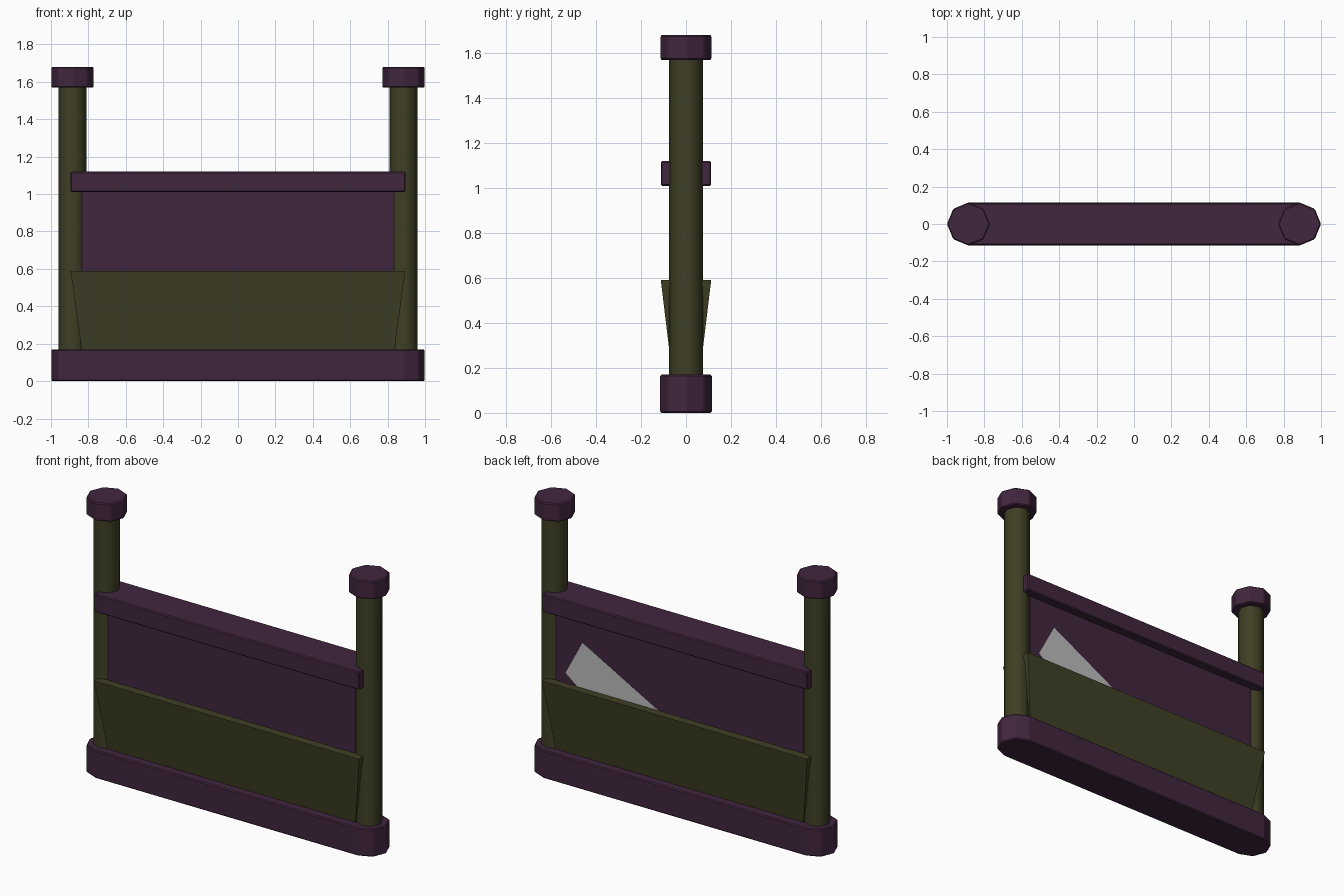
import bpy, bmesh, math

if "Cube" in bpy.data.objects:
    bpy.data.objects.remove(bpy.data.objects["Cube"])


def material(name, rgb):
    m = bpy.data.materials.new(name)
    m.diffuse_color = (*rgb, 1)
    m.use_nodes = True
    m.node_tree.nodes["Principled BSDF"].inputs["Base Color"].default_value = m.diffuse_color
    return m


purple = material("dark purple", (0.053, 0.019, 0.049))
olive = material("dark olive", (0.050, 0.050, 0.018))
grey = material("grey", (0.5, 0.5, 0.5))


def loft(name, low, high, z0, z1, mat, bevel=0.0):
    """Solid between a lower and an upper outline (lists of x, y)."""
    bm = bmesh.new()
    a = [bm.verts.new((x, y, z0)) for x, y in low]
    b = [bm.verts.new((x, y, z1)) for x, y in high]
    n = len(a)
    bm.faces.new(a[::-1])
    bm.faces.new(b)
    for i in range(n):
        j = (i + 1) % n
        bm.faces.new((a[i], a[j], b[j], b[i]))
    bmesh.ops.recalc_face_normals(bm, faces=bm.faces)
    me = bpy.data.meshes.new(name)
    bm.to_mesh(me)
    bm.free()
    me.materials.append(mat)
    ob = bpy.data.objects.new(name, me)
    bpy.context.collection.objects.link(ob)
    if bevel:
        mod = ob.modifiers.new("soft edges", "BEVEL")
        mod.width = bevel
        mod.segments = 1
    return ob


def rect(hx, hy):
    return [(-hx, -hy), (hx, -hy), (hx, hy), (-hx, hy)]


def octagon(cx, r):
    return [(cx + r * math.cos(i * math.pi / 4), r * math.sin(i * math.pi / 4))
            for i in range(8)]


POST_X, CAP_R = 0.885, 0.115

# base: long bar with half-octagon ends
right = [(POST_X + CAP_R * math.cos(i * math.pi / 4), CAP_R * math.sin(i * math.pi / 4))
         for i in range(-2, 3)]
outline = right + [(-x, -y) for x, y in right]
loft("base", outline, outline, 0, 0.17, purple, 0.006)

# posts and caps
for side, cx in (("left", -POST_X), ("right", POST_X)):
    post = loft(side + "_post", octagon(cx, 0.075), octagon(cx, 0.075), 0.01, 1.6, olive)
    bpy.context.view_layer.objects.active = post
    post.select_set(True)
    bpy.ops.object.shade_smooth_by_angle(angle=math.radians(50))
    post.select_set(False)
    loft(side + "_cap", octagon(cx, CAP_R), octagon(cx, CAP_R), 1.57, 1.68, purple, 0.006)

# wall: flared lower skirt, upper panel and top rail
loft("lower_skirt", rect(0.835, 0.06), rect(0.895, 0.112), 0.16, 0.59, olive)
loft("upper_panel", rect(0.835, 0.06), rect(0.835, 0.06), 0.58, 1.02, purple)
loft("top_rail", rect(0.895, 0.112), rect(0.895, 0.112), 1.01, 1.12, purple, 0.006)

# bare grey patch on the back of the panel
patch = [(0.655, 0.866), (0.769, 0.653), (0.689, 0.59), (0.143, 0.59)]
bm = bmesh.new()
face = bm.faces.new([bm.verts.new((x, 0.062, z)) for x, z in patch])
face.normal_update()
if face.normal.y < 0:
    face.normal_flip()
me = bpy.data.meshes.new("grey_patch")
bm.to_mesh(me)
bm.free()
me.materials.append(grey)
bpy.context.collection.objects.link(bpy.data.objects.new("grey_patch", me))
